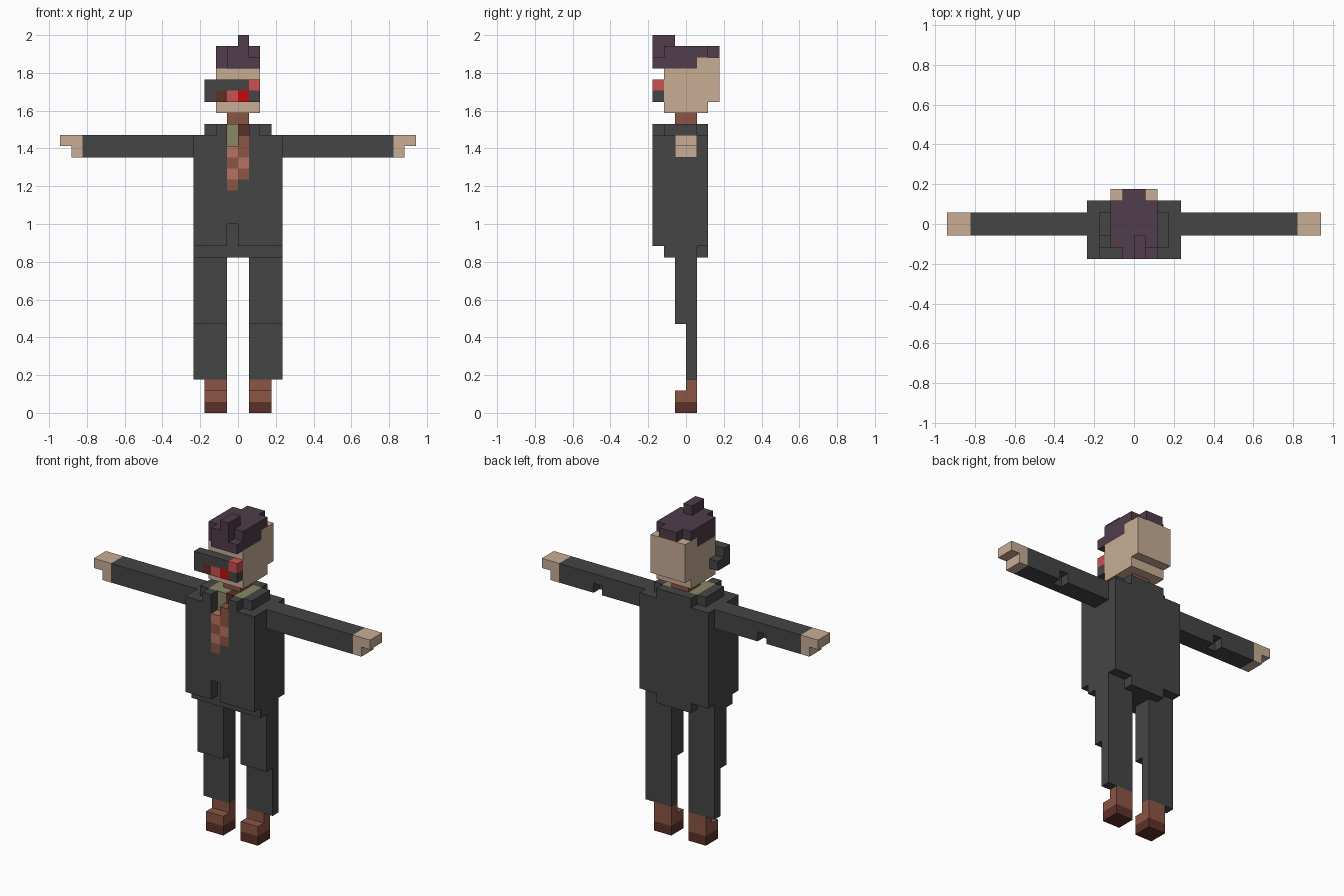
import bpy
import bmesh
from mathutils import Vector

cube = bpy.data.objects.get("Cube")
if cube:
    bpy.data.objects.remove(cube)

U = 2 / 34  # one block


def material(name, *rgb):
    m = bpy.data.materials.new(name)
    m.use_nodes = True
    color = (*rgb, 1)
    m.diffuse_color = color
    m.node_tree.nodes["Principled BSDF"].inputs["Base Color"].default_value = color
    return m


GREY = material("charcoal cloth", .06, .06, .06)
SKIN = material("skin", .58, .42, .30)
HAIR = material("plum hair", .08, .047, .069)
BROWN = material("brown leather", .26, .091, .058)
DARK = material("dark brown", .107, .03, .023)
OLIVE = material("olive shirt", .254, .242, .133)
RUST = material("light rust", .46, .174, .117)
RED = material("bright red", .58, .003, .003)
ROSE = material("soft red", .60, .08, .08)


def cells(boxes):
    """Cells of boxes given as x0, x1, y0, y1, z0, z1."""
    return {(x, y, z) for a, b, c, d, e, f in boxes
            for x in range(a, b) for y in range(c, d) for z in range(e, f)}


def blocks(name, mat, boxes, carve=()):
    """Outer skin of a set of blocks, as one object."""
    solid = cells(boxes) - cells(carve)
    bm = bmesh.new()
    for cell in sorted(solid):
        for axis in range(3):
            for side in (0, 1):
                near = list(cell)
                near[axis] += 2 * side - 1
                if tuple(near) in solid:
                    continue
                u, v = (axis + 1) % 3, (axis + 2) % 3
                ring = [(0, 0), (1, 0), (1, 1), (0, 1)]
                corners = []
                for i, j in ring if side else ring[::-1]:
                    p = Vector(cell)
                    p[axis] += side
                    p[u] += i
                    p[v] += j
                    corners.append(bm.verts.new(p * U))
                bm.faces.new(corners)
    bmesh.ops.remove_doubles(bm, verts=bm.verts, dist=U / 100)
    mesh = bpy.data.meshes.new(name)
    bm.to_mesh(mesh)
    bm.free()
    mesh.materials.append(mat)
    obj = bpy.data.objects.new(name, mesh)
    bpy.context.collection.objects.link(obj)


def pair(name, mat, boxes, carve=()):
    """The same blocks on the left (+x) and mirrored on the right."""
    def flip(group):
        return [(-b, -a, *rest) for a, b, *rest in group]
    blocks("left_" + name, mat, boxes, carve)
    blocks("right_" + name, mat, flip(boxes), flip(carve))


# Shoes and trousers
pair("sole", DARK, [(1, 3, -1, 1, 0, 1)])
pair("shoe", BROWN, [(1, 3, -1, 1, 1, 2), (1, 3, 0, 1, 2, 3)])
pair("leg", GREY, [(1, 4, 0, 1, 3, 8), (1, 4, -1, 1, 8, 14)])

# Jacket with hem, collar, neck opening and front vent
SHIRT = (-2, 2, -2, 1, 24, 26)
OPENING = (-1, 0, -3, -2, 24, 26)
TIE = [(-1, 0, -3, -2, 20, 24), (0, 1, -3, -2, 21, 25)]
blocks("jacket", GREY, [
    (-4, 4, -3, 2, 15, 25),
    (-4, 4, -2, 1, 14, 15), (-2, 2, 1, 2, 14, 15),
    (-2, -1, -3, -2, 25, 26), (1, 2, -3, -2, 25, 26),
    (-3, 3, -2, 1, 25, 26), (-2, 2, 1, 2, 25, 26),
], [SHIRT, OPENING, (-1, 0, -3, -2, 15, 17)] + TIE)

# Shirt, neck and spotted tie
KNOT = (0, 1, -2, -1, 25, 26)
SPOTS = [(-1, 0, -3, -2, 20, 21), (-1, 0, -3, -2, 22, 23),
         (0, 1, -3, -2, 21, 22), (0, 1, -3, -2, 23, 25)]
blocks("shirt", OLIVE, [SHIRT], [KNOT])
blocks("tie_knot", DARK, [KNOT])
blocks("tie", RUST, TIE, SPOTS)
blocks("tie_spots", BROWN, SPOTS)
blocks("neck", BROWN, [(-1, 1, -1, 1, 26, 27)])

# Sleeves with an elbow nick, and hands
pair("sleeve", GREY, [(4, 14, -1, 1, 23, 25)], [(9, 10, 0, 1, 23, 24)])
pair("hand", SKIN, [(14, 16, -1, 1, 24, 25), (14, 15, -1, 1, 23, 24)])

# Head and hair
HAIR_BOXES = [
    (-2, 2, -2, 1, 31, 33), (-2, 2, 1, 2, 32, 33), (-1, 1, 2, 3, 32, 33),
    (-1, 1, -3, -2, 31, 33), (1, 2, -3, -2, 31, 32), (0, 1, -3, -1, 33, 34),
]
blocks("head", SKIN, [(-2, 2, -2, 2, 27, 28), (-2, 2, -2, 3, 28, 32)], HAIR_BOXES)
blocks("hair", HAIR, HAIR_BOXES)

# Visor with coloured lenses
LENSES = {
    "visor_corner_light": (ROSE, (1, 2, -3, -2, 29, 30)),
    "visor_soft_lens": (ROSE, (-1, 0, -3, -2, 28, 29)),
    "visor_bright_lens": (RED, (0, 1, -3, -2, 28, 29)),
    "visor_dark_lens": (DARK, (-2, -1, -3, -2, 28, 29)),
}
blocks("visor", GREY, [(-3, 2, -3, -2, 28, 30), (-3, -2, -2, -1, 28, 29)],
       [box for _, box in LENSES.values()])
for name, (mat, box) in LENSES.items():
    blocks(name, mat, [box])
